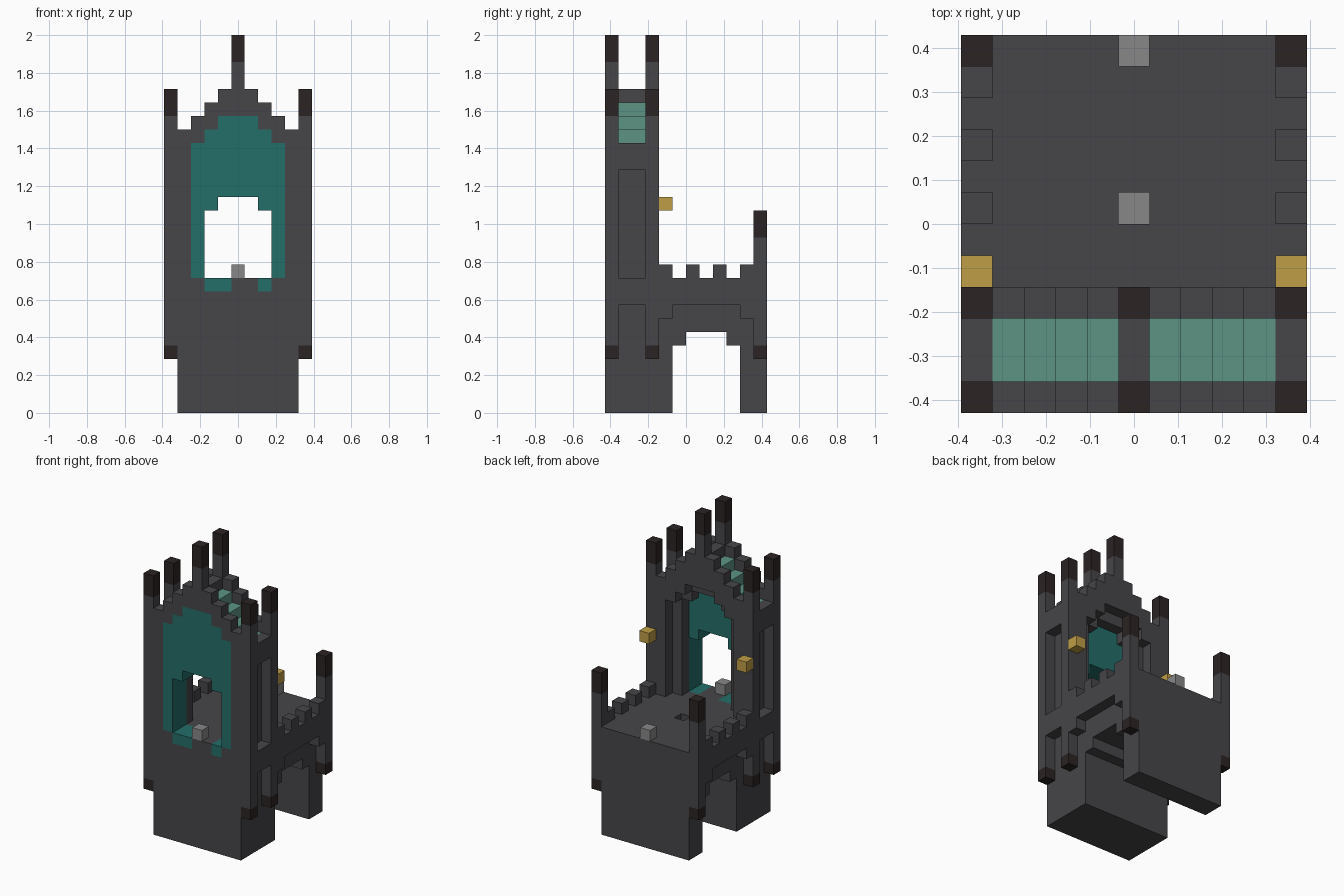
import bpy
import bmesh
from mathutils import Vector

if "Cube" in bpy.data.objects:
    bpy.data.objects.remove(bpy.data.objects["Cube"], do_unlink=True)

UNIT = 2 / 28
COLOURS = {
    "dark_stone": (0.061, 0.061, 0.067),
    "black_trim": (0.025, 0.017, 0.017),
    "teal_glass": (0.017, 0.156, 0.141),
    "pale_teal_roof": (0.109, 0.296, 0.235),
    "gold": (0.515, 0.337, 0.061),
    "light_stone": (0.242, 0.242, 0.242),
}
STONE, TRIM, GLASS, ROOF, GOLD, LIGHT = COLOURS

materials = {}
for name, rgb in COLOURS.items():
    mat = bpy.data.materials.new(name)
    mat.use_nodes = True
    mat.diffuse_color = (*rgb, 1)
    shader = mat.node_tree.nodes["Principled BSDF"]
    shader.inputs["Base Color"].default_value = (*rgb, 1)
    shader.inputs["Roughness"].default_value = 0.9
    materials[name] = mat

# Block grid: x columns are centred on 0, y rows count from the front, z layers from the ground
blocks = {}


def fill(part, colour, xs, ys, zs):
    """Place blocks on both sides; half-open ranges. part None carves."""
    for x in range(*xs):
        for y in range(*ys):
            for z in range(*zs):
                for side in {x, -x}:
                    if part:
                        blocks[side, y, z] = (part, colour)
                    else:
                        blocks.pop((side, y, z), None)


def column(part, x, y, bottom, top):
    """Stone pillar with a black foot and a two-block black cap."""
    fill(part, STONE, (x, x + 1), (y, y + 1), (bottom, top))
    fill(part, TRIM, (x, x + 1), (y, y + 1), (top - 2, top))


# Tower body, with shallow bands on the flanks
fill("tower_body", STONE, (0, 5), (0, 4), (0, 20))
fill("tower_body", STONE, (5, 6), (1, 3), (8, 10))
fill("tower_body", STONE, (5, 6), (1, 3), (18, 20))
fill("tower_body", STONE, (0, 5), (4, 5), (0, 10))

# Stepped gables front and back, stepped roof between them
for x in range(5):
    for y in (0, 3):
        fill("gable", STONE, (x, x + 1), (y, y + 1), (20, 25 - x))
    fill("tower_body", STONE, (x, x + 1), (1, 3), (19, 23 - x))
    fill("roof", ROOF if x else STONE, (x, x + 1), (1, 3), (23 - x, 24 - x))

# Glazed arch in the two front layers, stepped at the head
for x, head in enumerate((22, 22, 21, 20)):
    fill("window_glass", GLASS, (x, x + 1), (0, 2), (10, head))
for x, head in enumerate((16, 16, 15)):
    fill(None, None, (x, x + 1), (0, 2), (10, head))

# Rear portal, stepping outwards
for x, head in enumerate((20, 20, 19)):
    fill(None, None, (x, x + 1), (2, 3), (10, head))
for x, head in enumerate((21, 21, 20, 19)):
    fill(None, None, (x, x + 1), (3, 4), (10, head))

# Teal sill patches, uneven from left to right
for x in (-2, -1, 2):
    for y in (0, 1):
        blocks[x, y, 9] = ("window_sill", GLASS)

# Bridge deck with stepped arch, rear leg and flank arches
for y, soffit in enumerate((5, 6, 6, 6, 5), start=5):
    fill("bridge_deck", STONE, (0, 5), (y, y + 1), (soffit, 10))
fill("rear_leg", STONE, (0, 5), (10, 12), (0, 10))
for y, soffit in enumerate((7, 8, 8, 8, 8, 8, 7), start=4):
    fill("bridge_deck", STONE, (5, 6), (y, y + 1), (soffit, 10))
for y in range(4, 11, 2):
    fill("battlement", STONE, (5, 6), (y, y + 1), (10, 11))

# Corner pillars with black feet, and centre spires
for y, top in ((0, 24), (3, 24), (11, 15)):
    column("corner_pillar", 5, y, 4, top)
    fill("corner_pillar", TRIM, (5, 6), (y, y + 1), (4, 5))
for y in (0, 3):
    column("centre_spire", 0, y, 24, 28)

# Lanterns, threshold stones and the small pit in the deck
fill("lantern", GOLD, (5, 6), (4, 5), (15, 16))
for y in (0, 11):
    fill("threshold_stone", LIGHT, (0, 1), (y, y + 1), (10, 11))
fill(None, None, (0, 1), (6, 7), (9, 10))
fill("pit_stone", LIGHT, (0, 1), (6, 7), (8, 9))


def build(part):
    """Make one object from the exposed block faces of a part."""
    bm = bmesh.new()
    used = sorted({c for p, c in blocks.values() if p == part})
    for cell, (owner, colour) in blocks.items():
        if owner != part:
            continue
        centre = Vector(cell) + Vector((0, -5.5, 0.5))
        for axis in range(3):
            for sign in (-1, 1):
                n = Vector((0, 0, 0))
                n[axis] = sign
                if tuple(int(a + b) for a, b in zip(cell, n)) in blocks:
                    continue
                u = Vector((0, 0, 0))
                u[(axis + 1) % 3] = 1
                v = n.cross(u)
                corners = (-u - v, u - v, u + v, v - u)
                face = bm.faces.new([bm.verts.new((centre + (n + c) / 2) * UNIT)
                                     for c in corners])
                face.material_index = used.index(colour)
    bmesh.ops.remove_doubles(bm, verts=bm.verts, dist=UNIT / 100)
    bmesh.ops.dissolve_limit(bm, angle_limit=0.01, verts=bm.verts,
                             edges=bm.edges, delimit={'MATERIAL'})
    mesh = bpy.data.meshes.new(part)
    bm.to_mesh(mesh)
    bm.free()
    for colour in used:
        mesh.materials.append(materials[colour])
    bpy.context.collection.objects.link(bpy.data.objects.new(part, mesh))


for part in sorted({p for p, c in blocks.values()}):
    build(part)
